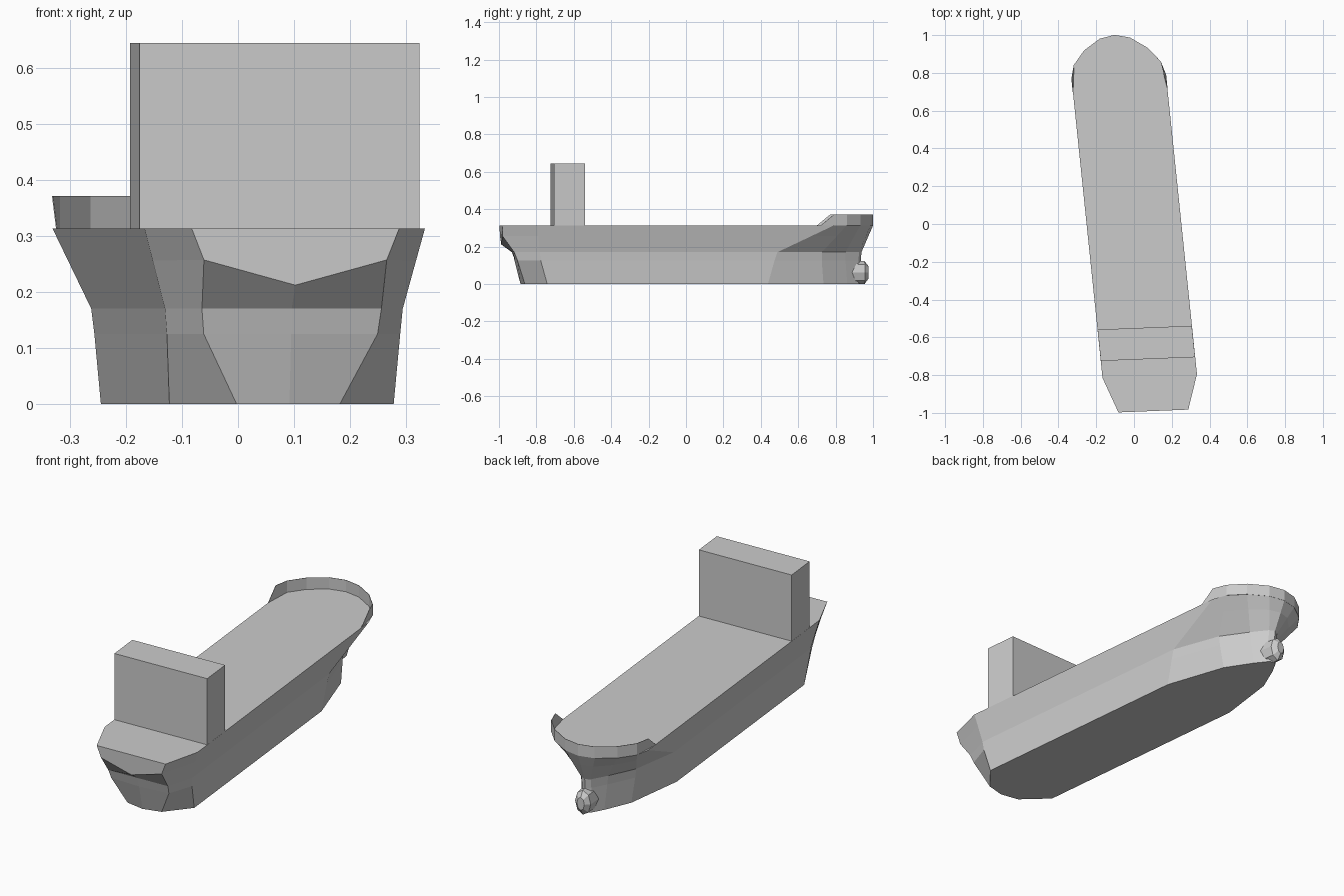
import bpy, bmesh, math
from mathutils import Matrix, Vector

old = bpy.data.objects.get("Cube")
if old:
    bpy.data.objects.remove(old, do_unlink=True)

paint = bpy.data.materials.new("plain grey")
paint.use_nodes = True
GREY = (0.6, 0.6, 0.6, 1)
paint.diffuse_color = GREY
paint.node_tree.nodes["Principled BSDF"].inputs["Base Color"].default_value = GREY

# Ship frame: the long axis leans to one side, the beam is slightly skewed
SKEW = Matrix(((1, -0.1035, 0, 0), (0.04, 1, 0, 0), (0, 0, 1, 0), (0, 0, 0, 1)))
DECK = 0.313


def finish(name, bm):
    bmesh.ops.remove_doubles(bm, verts=bm.verts, dist=0.0005)
    bmesh.ops.recalc_face_normals(bm, faces=bm.faces)
    bmesh.ops.transform(bm, matrix=SKEW, verts=bm.verts)
    mesh = bpy.data.meshes.new(name)
    bm.to_mesh(mesh)
    bm.free()
    mesh.materials.append(paint)
    obj = bpy.data.objects.new(name, mesh)
    bpy.context.collection.objects.link(obj)
    return obj


def loft(name, rings, closed=True):
    bm = bmesh.new()
    rows = [[bm.verts.new(p) for p in ring] for ring in rings]
    n = len(rows[0])
    for a, b in zip(rows, rows[1:]):
        for i in range(n if closed else n - 1):
            j = (i + 1) % n
            bm.faces.new((a[i], a[j], b[j], b[i]))
    if closed:
        bm.faces.new(rows[0])
        bm.faces.new(rows[-1])
    return finish(name, bm)


def level(half, z):
    return [Vector((x, y, z)) for x, y in half]


def both_sides(half):
    return half + [Vector((-p.x, p.y, p.z)) for p in half[-2:0:-1]]


# Half outlines from stern centre to stem
keel = level([(0, -.885), (.092, -.865), (.2, -.75), (.2, .43),
              (.13, .73), (.06, .86), (.02, .92), (0, .93)], 0)
bilge = level([(0, -.917), (.155, -.907), (.208, -.785), (.208, .465),
               (.145, .72), (.07, .85), (.025, .92), (0, .935)], .125)
waist = level([(0, -.925), (.16, -.925), (.212, -.79), (.212, .48),
               (.15, .72), (.075, .85), (.025, .925), (0, .938)], .17)
deck = level([(0, -.99), (.185, -.99), (.25, -.805), (.25, .78),
              (.23, .85), (.168, .925), (.08, .983), (0, 1)], DECK)

# Transom ring rises towards the corners of the stern
transom = [a.lerp(b, .6) for a, b in zip(waist, deck)]
transom[0] = Vector((0, -.988, .212))
transom[1] = Vector((.163, -.988, .257))
loft("hull", [both_sides(h) for h in (keel, bilge, waist, transom, deck)])

# Bulbous bow: octagonal rings running forward
bulb = []
for y, width, low, high in ((.84, .045, .004, .122), (.90, .045, 0, .125),
                            (.955, .042, 0, .122), (.976, .02, .03, .095)):
    mid, tall = (low + high) / 2, (high - low) / 2
    bulb.append([Vector((width * math.cos(k * math.pi / 4), y,
                         mid + tall * math.sin(k * math.pi / 4))) for k in range(8)])
loft("bow_bulb", bulb)

# Bulwark: thin sheet around the foredeck with sloping ends
rail = deck[3:] + [Vector((-p.x, p.y, p.z)) for p in deck[-2:2:-1]]
top = [p + Vector((0, 0, .058)) for p in rail]
foot = [p.copy() for p in rail]
foot[0].y = foot[-1].y = .71
bulwark = loft("bow_bulwark", [foot, top], closed=False)
wall = bulwark.modifiers.new("thin wall", "SOLIDIFY")
wall.thickness = .002
wall.offset = 0

# Deckhouse spanning the full beam near the stern
bm = bmesh.new()
bmesh.ops.create_cube(bm, size=1, matrix=Matrix.Translation((0, -.632, .478))
                      @ Matrix.Diagonal((.499, .166, .331, 1)))
finish("deckhouse", bm)
